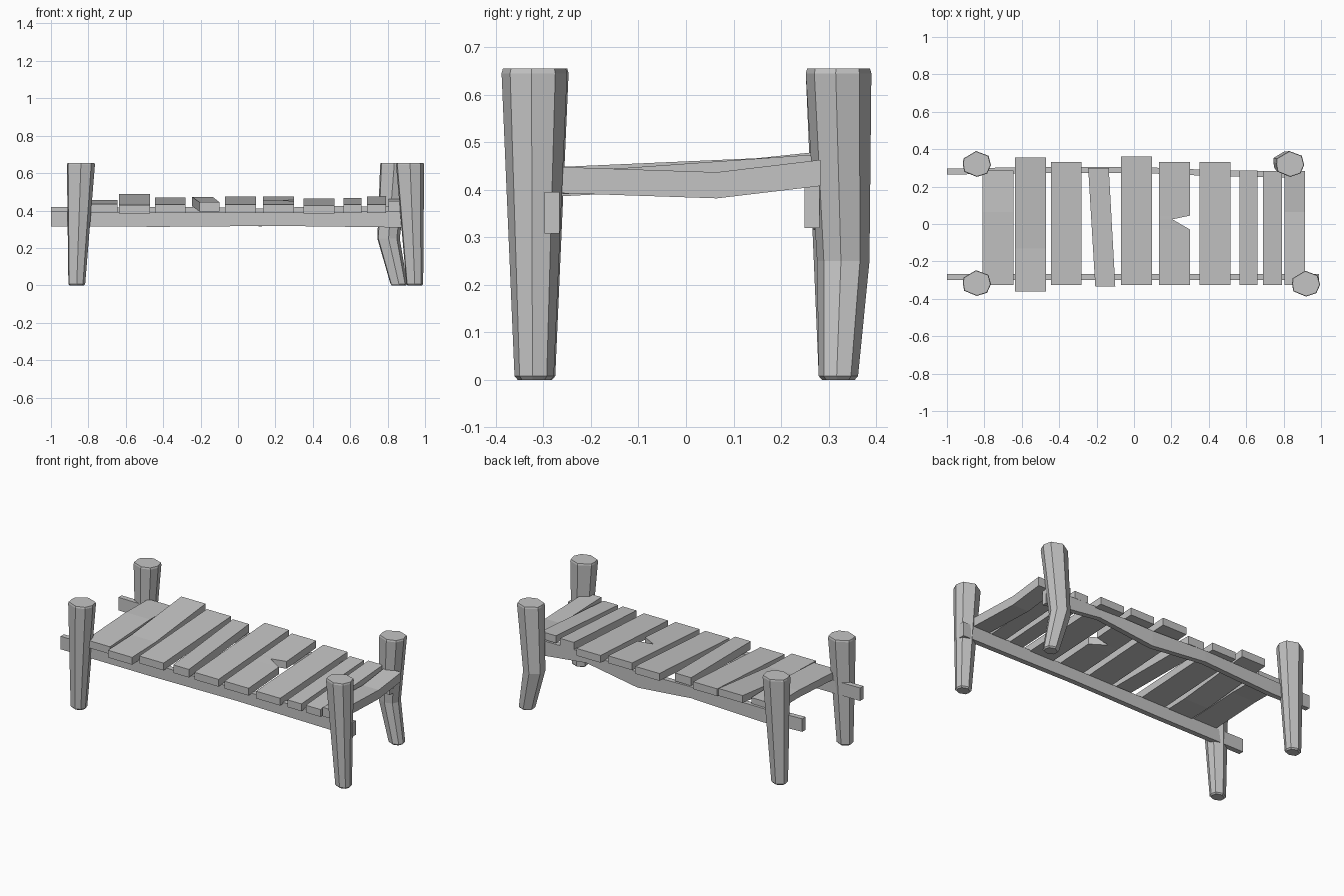
import bpy
import bmesh

cube = bpy.data.objects.get("Cube")
if cube:
    bpy.data.objects.remove(cube, do_unlink=True)

GREY = (0.55, 0.55, 0.55, 1.0)
wood = bpy.data.materials.new("weathered_grey_wood")
wood.use_nodes = True
wood.diffuse_color = GREY
wood.node_tree.nodes["Principled BSDF"].inputs["Base Color"].default_value = GREY


def loft(name, rings):
    """Skin equal-sized rings of points into a closed flat-shaded solid."""
    bm = bmesh.new()
    loops = [[bm.verts.new(p) for p in ring] for ring in rings]
    for a, b in zip(loops, loops[1:]):
        for i in range(len(a)):
            j = (i + 1) % len(a)
            bm.faces.new((a[i], a[j], b[j], b[i]))
    bm.faces.new(loops[0])
    bm.faces.new(loops[-1])
    bmesh.ops.recalc_face_normals(bm, faces=bm.faces)
    mesh = bpy.data.meshes.new(name)
    bm.to_mesh(mesh)
    bm.free()
    mesh.materials.append(wood)
    obj = bpy.data.objects.new(name, mesh)
    bpy.context.collection.objects.link(obj)
    return obj


# Rough-hewn posts: an uneven octagon, wide at the top
OUTLINE = [(-.072, .03), (-.005, .07), (.062, .045), (.075, -.005),
           (.055, -.05), (0, -.068), (-.068, -.04), (-.075, 0)]


def post(name, levels):
    loft(name, [[(cx + s * x, cy + s * y, z) for x, y in OUTLINE]
                for cx, cy, z, s in levels])


def straight_post(name, top_x, foot_x, y):
    post(name, [(foot_x, y, 0, .5), (foot_x, y, .008, .6),
                (top_x, y, .645, 1), (top_x, y, .655, .96)])


straight_post("front_right_post", -.84, -.862, -.317)
straight_post("back_right_post", -.84, -.862, .32)
straight_post("front_left_post", .92, .945, -.32)
post("back_left_crooked_post", [(.86, .32, 0, .5), (.86, .32, .008, .6),
                                (.805, .33, .25, .8), (.835, .32, .645, 1),
                                (.835, .32, .655, .96)])


# Side rails: stations of x, centre y, bottom z, top z
def rail(name, stations):
    w = .016
    loft(name, [[(x, y - w, lo), (x, y + w, lo), (x, y + w, hi), (x, y - w, hi)]
                for x, y, lo, hi in stations])


rail("front_rail", [(-1, -.283, .315, .395), (-.4, -.283, .313, .392),
                    (.2, -.283, .318, .392), (.99, -.282, .308, .395)])
rail("back_rail", [(-1, .28, .34, .42), (-.73, .285, .33, .415),
                   (-.25, .29, .35, .42), (.12, .285, .315, .41),
                   (.48, .27, .365, .425), (.86, .265, .32, .42)])


# Bed slats: stations of y, x start, x end, top z
def slat(name, stations, thick=.045):
    loft(name, [[(a, y, z - thick), (b, y, z - thick), (b, y, z), (a, y, z)]
                for y, a, b, z in stations])


def plain_slat(name, a, b, back_y, back_z, front_z=.432):
    slat(name, [(-.325, a, b, front_z), (back_y, a, b, back_z)])


slat("bent_slat_1", [(-.325, -.81, -.645, .435), (.065, -.81, -.645, .455),
                     (.285, -.81, -.645, .452)])
slat("raised_slat_2", [(-.36, -.635, -.47, .43), (-.13, -.635, -.47, .437),
                       (.355, -.635, -.47, .488)])
plain_slat("slat_3", -.445, -.28, .332, .47)
slat("skewed_slat_4", [(-.335, -.207, -.1, .445), (.3, -.245, -.135, .473)], .05)
plain_slat("slat_5", -.07, .095, .36, .475)
slat("notched_slat_6", [(-.325, .135, .3, .432), (-.03, .135, .3, .451),
                        (.025, .135, .205, .455), (.045, .135, .3, .456),
                        (.332, .135, .3, .475)])
plain_slat("slat_7", .35, .515, .332, .463, .428)
plain_slat("slat_8", .565, .66, .285, .468)
plain_slat("slat_9", .69, .79, .283, .475)
slat("bent_slat_10", [(-.325, .805, .915, .45), (.065, .805, .915, .437),
                      (.283, .805, .915, .463)], .055)
